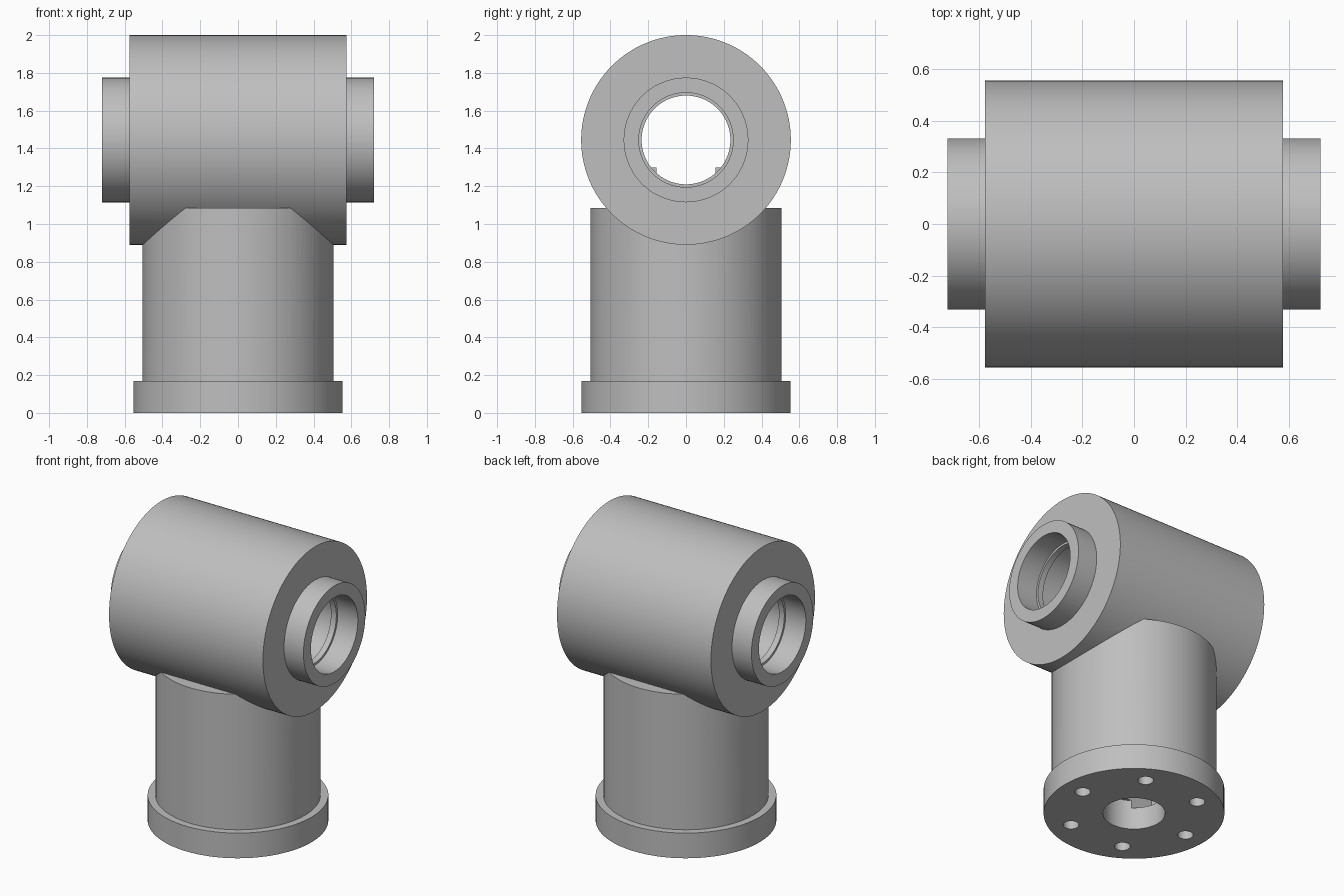
import bpy
import math
from mathutils import Vector

cube = bpy.data.objects.get("Cube")
if cube:
    bpy.data.objects.remove(cube, do_unlink=True)

AXIS_Z = 1.445

# Single cast-metal grey
metal = bpy.data.materials.new("plain grey metal")
metal.use_nodes = True
grey = (0.52, 0.52, 0.52, 1)
metal.diffuse_color = grey
metal.node_tree.nodes["Principled BSDF"].inputs["Base Color"].default_value = grey


def cylinder(name, radius, start, end, axis="Z", at=(0, 0), sides=96):
    """Cylinder from start to end, upright at (x, y) or along the barrel axis."""
    mid = (start + end) / 2
    upright = axis == "Z"
    bpy.ops.mesh.primitive_cylinder_add(
        vertices=sides, radius=radius, depth=end - start,
        location=(at[0], at[1], mid) if upright else (mid, 0, AXIS_Z),
        rotation=(0, 0, 0) if upright else (0, math.pi / 2, 0))
    obj = bpy.context.object
    obj.name = name
    obj.data.materials.append(metal)
    return obj


def box(name, low, high):
    low, high = Vector(low), Vector(high)
    bpy.ops.mesh.primitive_cube_add(size=1, location=(low + high) / 2)
    obj = bpy.context.object
    obj.name = name
    obj.scale = high - low
    obj.data.materials.append(metal)
    return obj


def combine(target, tool, operation):
    """Apply a boolean and discard the tool."""
    tool.hide_render = True
    mod = target.modifiers.new(operation.lower(), "BOOLEAN")
    mod.operation = operation
    mod.solver = "EXACT"
    mod.object = tool
    bpy.context.view_layer.objects.active = target
    bpy.ops.object.modifier_apply(modifier=mod.name)
    bpy.data.objects.remove(tool, do_unlink=True)


# Barrel, hubs, column and base flange form one casting
housing = cylinder("joint_housing", 0.555, -0.575, 0.575, "X", sides=128)
for part in (
    cylinder("hub", 0.33, -0.72, 0.72, "X"),
    cylinder("column", 0.505, 0.1, 1.085),
    cylinder("base_flange", 0.553, 0, 0.17),
):
    combine(housing, part, "UNION")

# Through bore, inner chamber and bearing seats, leaving a thin lip near each end
cutters = [
    cylinder("through_bore", 0.235, -0.8, 0.8, "X"),
    cylinder("chamber", 0.25, -0.53, 0.53, "X"),
    cylinder("right_seat", 0.25, -0.8, -0.57, "X"),
    cylinder("left_seat", 0.25, 0.57, 0.8, "X"),
    # Cable entry and the channel up through the column
    cylinder("cable_entry", 0.19, -0.1, 0.2),
    box("cable_channel", (-0.27, -0.155, 0.15), (0.27, 0.155, 1.35)),
]
# Ring of blind bolt holes in the flange
for i in range(6):
    a = math.radians(60 * i)
    cutters.append(cylinder("bolt_hole", 0.048, -0.1, 0.15,
                            at=(0.41 * math.cos(a), 0.41 * math.sin(a)), sides=32))
for cutter in cutters:
    combine(housing, cutter, "DIFFERENCE")

# Ledges beside the channel inside the chamber
for side in (-1, 1):
    ys = sorted((side * 0.155, side * 0.22))
    box("left_ledge" if side > 0 else "right_ledge",
        (-0.27, ys[0], 1.2), (0.27, ys[1], 1.3))

bpy.ops.object.select_all(action="DESELECT")
housing.select_set(True)
bpy.context.view_layer.objects.active = housing
bpy.ops.object.shade_smooth_by_angle(angle=math.radians(30))
